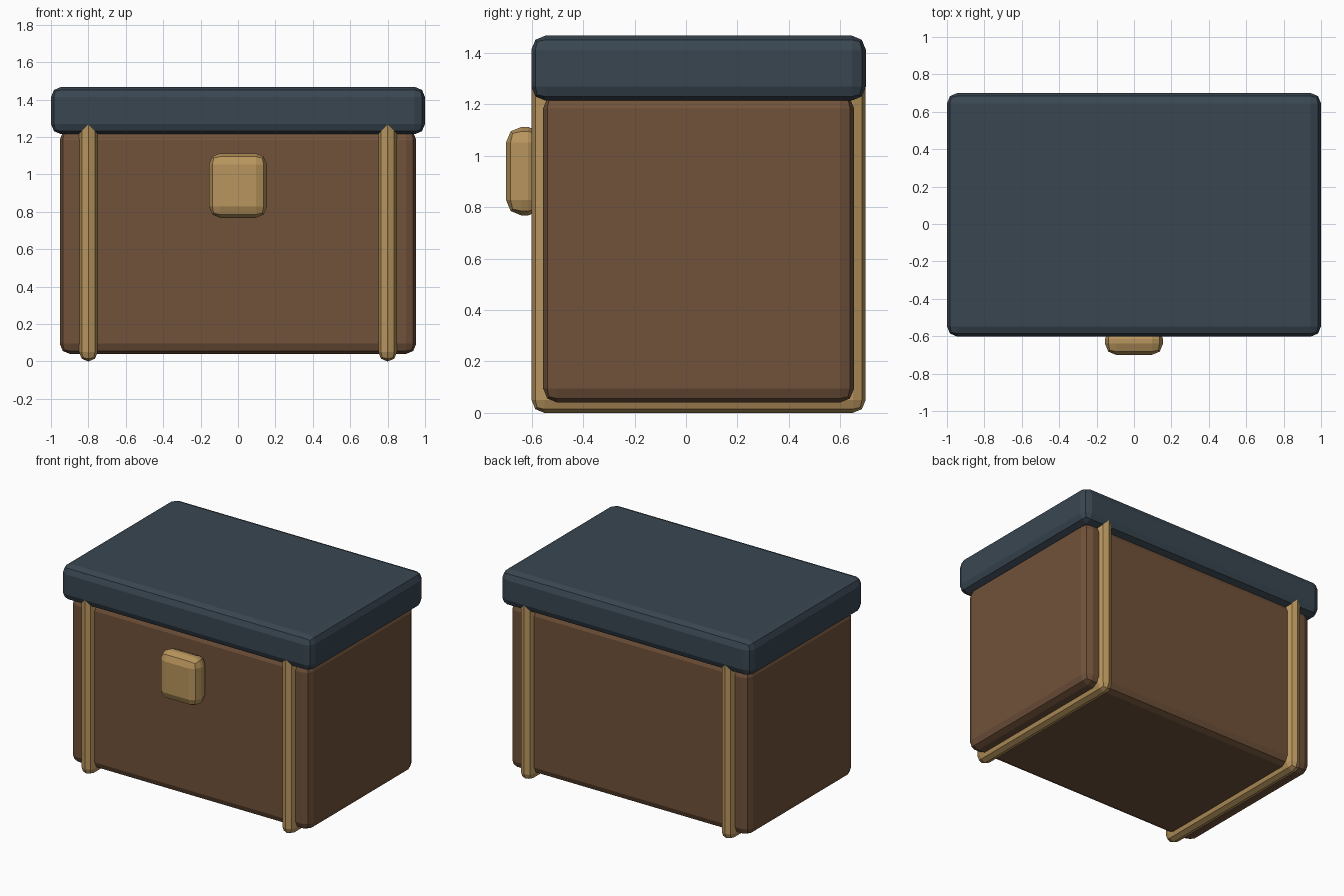
import bpy
import bmesh

if "Cube" in bpy.data.objects:
    bpy.data.objects.remove(bpy.data.objects["Cube"])


def material(name, rgb):
    m = bpy.data.materials.new(name)
    m.diffuse_color = (*rgb, 1.0)
    m.use_nodes = True
    m.node_tree.nodes["Principled BSDF"].inputs["Base Color"].default_value = m.diffuse_color
    return m


WOOD = material("brown_wood", (0.165, 0.085, 0.043))
SLATE = material("slate_lid", (0.041, 0.062, 0.083))
BRASS = material("brass", (0.48, 0.30, 0.11))


def rounded_box(name, lo, hi, bevel, mat):
    """Box between two corners with a two-segment rounded bevel, flat shaded."""
    mesh = bpy.data.meshes.new(name)
    bm = bmesh.new()
    bmesh.ops.create_cube(bm, size=1.0)
    for v in bm.verts:
        for i in range(3):
            v.co[i] = lo[i] if v.co[i] < 0 else hi[i]
    bm.to_mesh(mesh)
    bm.free()
    mesh.materials.append(mat)
    ob = bpy.data.objects.new(name, mesh)
    bpy.context.collection.objects.link(ob)
    mod = ob.modifiers.new("bevel", 'BEVEL')
    mod.width = bevel
    mod.segments = 2
    mod.limit_method = 'NONE'
    return ob


# Chest body, with its top edge tucked into the lid
rounded_box("body", (-0.953, -0.556, 0.04), (0.953, 0.654, 1.24), 0.055, WOOD)

# Overhanging lid
rounded_box("lid", (-1.0, -0.602, 1.215), (1.0, 0.70, 1.468), 0.055, SLATE)

# Metal straps wrapped around front, bottom and back
for side, x in (("left", -0.8), ("right", 0.8)):
    rounded_box(f"strap_{side}", (x - 0.05, -0.601, 0.0), (x + 0.05, 0.699, 1.38), 0.05, BRASS)

# Front clasp
rounded_box("clasp", (-0.155, -0.70, 0.768), (0.155, -0.555, 1.113), 0.06, BRASS)
